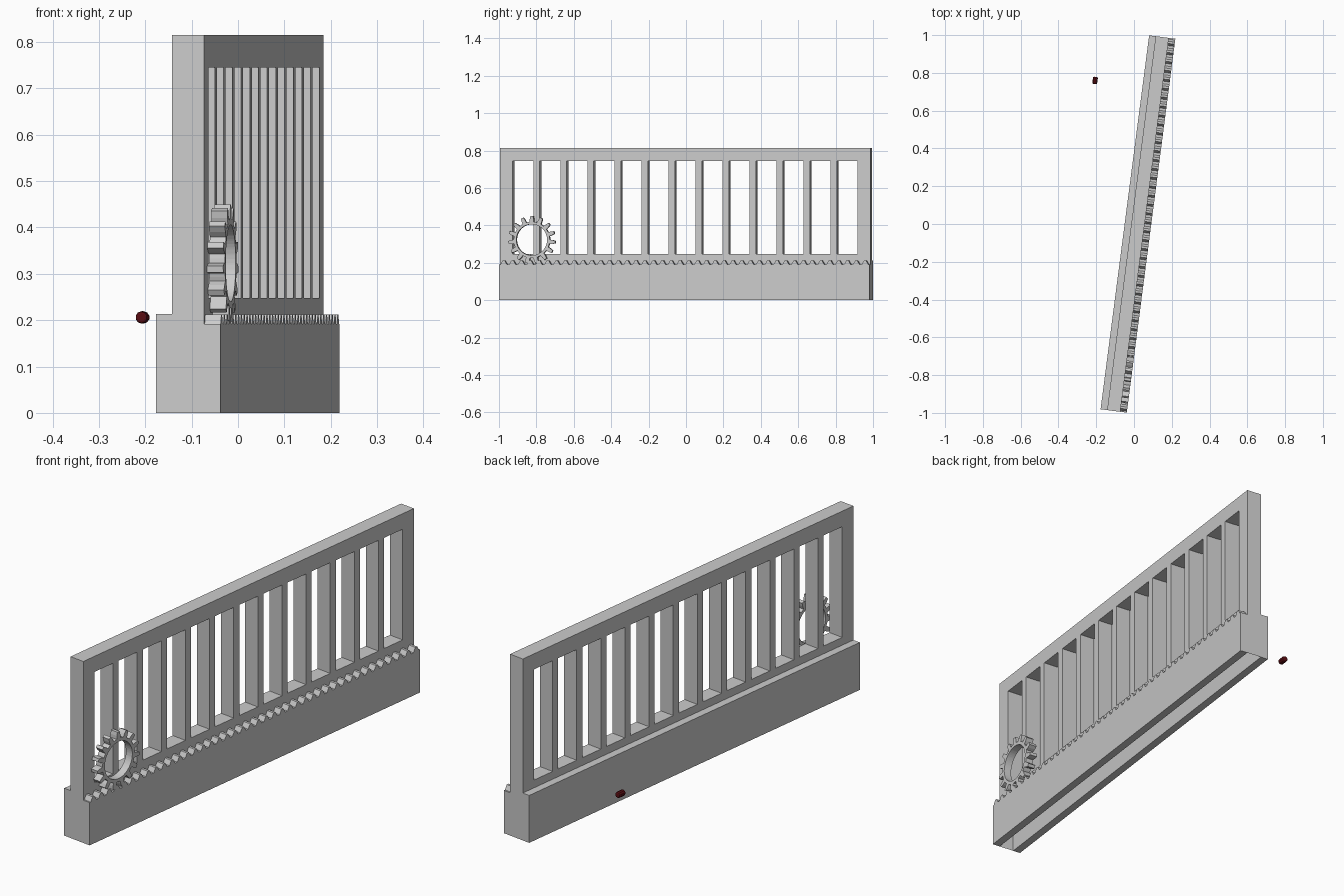
import bpy, bmesh, math
from mathutils import Matrix, Vector

if "Cube" in bpy.data.objects:
    bpy.data.objects.remove(bpy.data.objects["Cube"])

# Whole model is turned slightly about the vertical axis
TURN = math.radians(-7.4)
PLACE = Matrix.Translation((0.021, 0, 0)) @ Matrix.Rotation(TURN, 4, 'Z')
HALF, WALL, BASE = 0.998, 0.035, 0.07


def material(name, colour):
    m = bpy.data.materials.new(name)
    m.use_nodes = True
    m.diffuse_color = colour
    m.node_tree.nodes["Principled BSDF"].inputs["Base Color"].default_value = colour
    return m


grey = material("light grey", (0.6, 0.6, 0.6, 1))
red = material("dark red", (0.1, 0.004, 0.006, 1))


def finish(bm, name, mat, matrix=PLACE):
    bmesh.ops.recalc_face_normals(bm, faces=bm.faces)
    mesh = bpy.data.meshes.new(name)
    bm.to_mesh(mesh)
    bm.free()
    mesh.materials.append(mat)
    obj = bpy.data.objects.new(name, mesh)
    obj.matrix_world = matrix
    bpy.context.collection.objects.link(obj)
    return obj


def thicken(bm, depth):
    """Extrude every face along the across direction."""
    new = bmesh.ops.extrude_face_region(bm, geom=bm.faces[:])
    verts = [v for v in new["geom"] if isinstance(v, bmesh.types.BMVert)]
    bmesh.ops.translate(bm, verts=verts, vec=(depth, 0, 0))


def outline(points, x0, x1):
    bm = bmesh.new()
    bm.faces.new([bm.verts.new((x0, y, z)) for y, z in points])
    thicken(bm, x1 - x0)
    return bm


# Slotted wall: a grid of cells with the window cells left out, open underneath
SLOTS, SLAT, EDGE = 13, 0.034, 0.93
slot = (2 * EDGE - (SLOTS - 1) * SLAT) / SLOTS
ys = [-HALF]
for i in range(SLOTS):
    start = -EDGE + i * (slot + SLAT)
    ys += [start, start + slot]
ys.append(HALF)
zs = [0, 0.248, 0.745, 0.815]
bm = bmesh.new()
grid = [[bm.verts.new((-WALL, y, z)) for z in zs] for y in ys]
for i in range(len(ys) - 1):
    for j in range(3):
        if j == 1 and i % 2 == 1:
            continue
        bm.faces.new((grid[i][j], grid[i + 1][j], grid[i + 1][j + 1], grid[i][j + 1]))
thicken(bm, 2 * WALL)
bmesh.ops.recalc_face_normals(bm, faces=bm.faces)
underside = [f for f in bm.faces if all(v.co.z < 0.001 for v in f.verts)]
bmesh.ops.delete(bm, geom=underside, context='FACES')
bmesh.ops.dissolve_limit(bm, angle_limit=0.01, verts=bm.verts[:], edges=bm.edges[:])
finish(bm, "slotted_wall", grey)

# Plain ledge along the left-hand foot of the wall
ledge = [(-HALF, 0), (HALF, 0), (HALF, 0.213), (-HALF, 0.213)]
finish(outline(ledge, -BASE, -WALL), "ledge", grey)

# Toothed rack along the other foot
TEETH, ROOT, TIP = 42, 0.192, 0.212
pitch = 2 * HALF / TEETH
profile = [(HALF, 0), (-HALF, 0), (-HALF, ROOT)]
for i in range(TEETH):
    y = -HALF + i * pitch
    for part, z in ((0.14, ROOT), (0.38, TIP), (0.62, TIP), (0.86, ROOT)):
        profile.append((y + part * pitch, z))
profile.append((HALF, ROOT))
finish(outline(profile, WALL, BASE), "toothed_rack", grey)

# Ring gear meshing with the rack
COGS, HOLE, RIM, OUTER = 15, 0.083, 0.097, 0.127
STEPS = ((-0.5, RIM), (-0.27, RIM), (-0.22, 0.112), (-0.13, OUTER),
         (0.13, OUTER), (0.22, 0.112), (0.27, RIM))
centre = Vector((WALL, -0.823, 0.323))
bm = bmesh.new()
inner, outer = [], []
for i in range(COGS):
    for part, radius in STEPS:
        a = (i + part) * math.tau / COGS + math.pi / 2
        way = Vector((0, math.cos(a), math.sin(a)))
        inner.append(bm.verts.new(centre + HOLE * way))
        outer.append(bm.verts.new(centre + radius * way))
for i in range(len(inner)):
    j = (i + 1) % len(inner)
    bm.faces.new((inner[i], outer[i], outer[j], inner[j]))
thicken(bm, BASE - WALL)
finish(bm, "ring_gear", grey)

# Small loose pin behind the wall
bm = bmesh.new()
bmesh.ops.create_cone(bm, cap_ends=True, segments=10, radius1=0.0135,
                      radius2=0.0135, depth=0.038)
rims = [e for e in bm.edges if abs(e.verts[0].co.z - e.verts[1].co.z) < 0.001]
bmesh.ops.bevel(bm, geom=rims, offset=0.005, segments=2, profile=0.5, affect='EDGES')
spot = Matrix.Translation((-0.206, 0.76, 0.206)) @ Matrix.Rotation(TURN, 4, 'Z')
finish(bm, "loose_pin", red, spot @ Matrix.Rotation(math.pi / 2, 4, 'X'))
